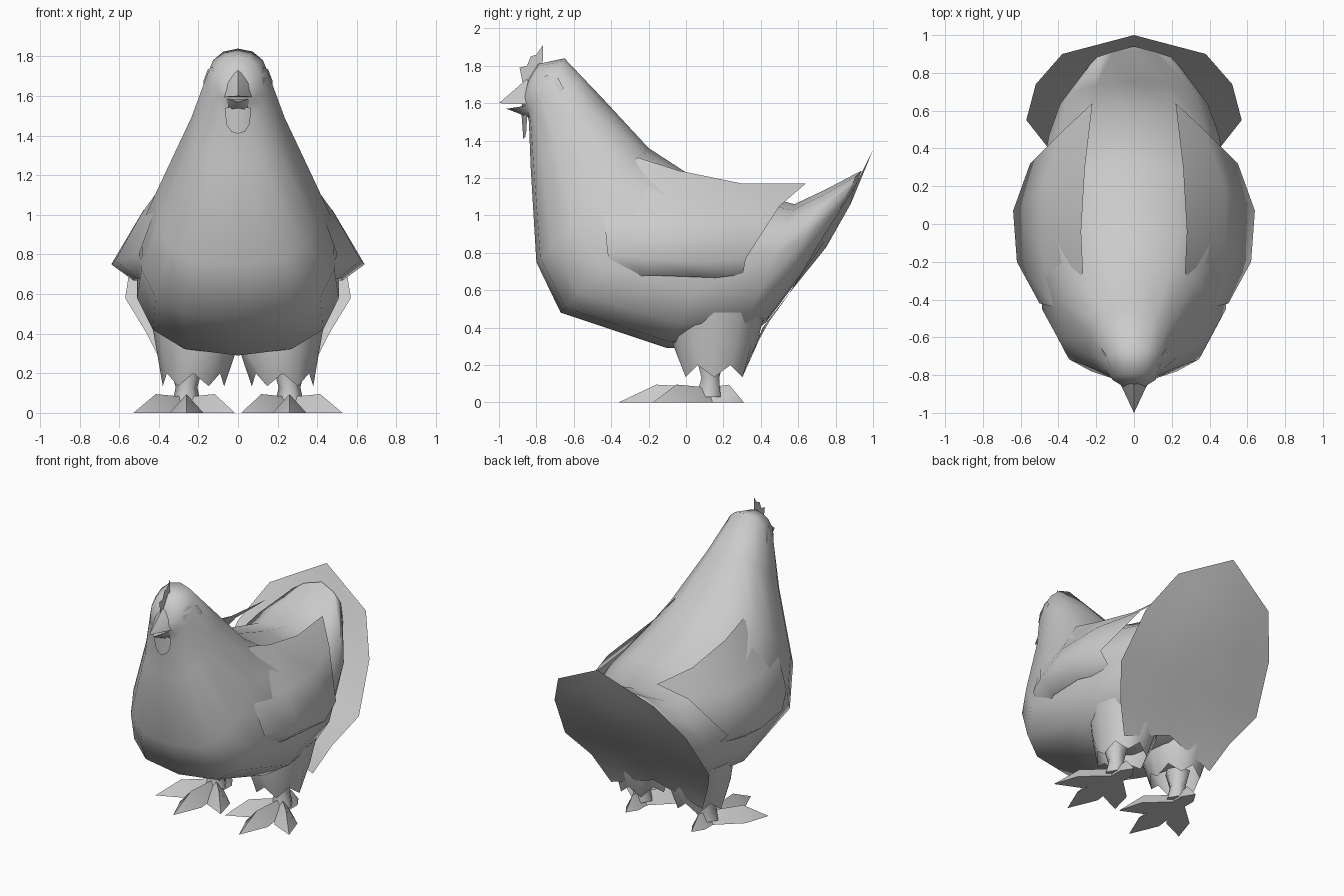
import bpy, math
from mathutils import Vector

if "Cube" in bpy.data.objects:
    bpy.data.objects.remove(bpy.data.objects["Cube"])


def make(name, verts, faces, angle=75):
    me = bpy.data.meshes.new(name)
    me.from_pydata([tuple(v) for v in verts], [], faces)
    me.update()
    ob = bpy.data.objects.new(name, me)
    bpy.context.collection.objects.link(ob)
    bpy.ops.object.select_all(action='DESELECT')
    ob.select_set(True)
    bpy.context.view_layer.objects.active = ob
    bpy.ops.object.mode_set(mode='EDIT')
    bpy.ops.mesh.select_all(action='SELECT')
    bpy.ops.mesh.remove_doubles(threshold=0.001)
    bpy.ops.mesh.normals_make_consistent(inside=False)
    bpy.ops.object.mode_set(mode='OBJECT')
    bpy.ops.object.shade_smooth_by_angle(angle=math.radians(angle))
    return ob


def mirror(ob):
    m = ob.modifiers.new("mirror", 'MIRROR')
    m.merge_threshold = 0.001
    return ob


def loft(name, rings, cap_start=True, cap_end=True):
    n = len(rings[0])
    verts = [p for r in rings for p in r]
    faces = [(i*n + j, i*n + (j+1) % n, (i+1)*n + (j+1) % n, (i+1)*n + j)
             for i in range(len(rings) - 1) for j in range(n)]
    if cap_start:
        faces.append(tuple(range(n)))
    if cap_end:
        faces.append(tuple(range((len(rings)-1)*n, len(rings)*n)))
    return make(name, verts, faces)


def sheet(name, rows):
    n = len(rows[0])
    faces = [(i*n + j, i*n + j+1, (i+1)*n + j+1, (i+1)*n + j)
             for i in range(len(rows) - 1) for j in range(n - 1)]
    return make(name, [p for r in rows for p in r], faces)


def slice_ring(fy, fz, ty, tz, w, p, n=14):
    """Slanted section between a front/belly point and a back point; p < 1 squares the front."""
    ring = []
    for k in range(n):
        t = 2 * math.pi * k / n
        c, s = math.cos(t), math.sin(t)
        q = p if c > 0 else max(p, .85)
        x = w * math.copysign(abs(s) ** q, s)
        u = (1 - math.copysign(abs(c) ** q, c)) / 2
        ring.append((x, fy + (ty - fy) * u, fz + (tz - fz) * u))
    return ring


# body, neck and head: sections from face to tail
body = [(-.88, 1.58, -.84, 1.73, .05, 1), (-.85, 1.55, -.79, 1.81, .115, 1),
        (-.84, 1.50, -.65, 1.84, .157, .9), (-.83, 1.25, -.45, 1.63, .24, .8),
        (-.80, .75, -.20, 1.36, .41, .7), (-.67, .48, 0, 1.23, .495, .7),
        (-.10, .29, .30, 1.13, .52, .78), (.28, .31, .58, 1.06, .46, .8),
        (.43, .43, .75, 1.14, .40, .85), (.72, .82, .92, 1.23, .24, .9),
        (.88, 1.1, .94, 1.24, .04, 1)]
loft("body", [slice_ring(*b) for b in body])

# tail fan: rim points paired with centre line
rim = [(0, 1, 1.35), (.38, .90, 1.15), (.52, .74, .90), (.57, .55, .58),
       (.46, .41, .40), (.36, .33, .20)]
mid = [(0, 1, 1.35), (0, .88, 1.06), (0, .75, .83), (0, .58, .62),
       (0, .45, .44), (0, .36, .32)]
mirror(sheet("tail_fan", [[m, Vector(m).lerp(Vector(r), .55), r] for m, r in zip(mid, rim)]))

# wings
wing = [
    [(.27, -.26, 1.31), (.28, -.04, 1.24), (.26, .30, 1.17), (.22, .64, 1.17)],
    [(.42, -.44, 1.02), (.485, -.15, 1.01), (.48, .20, 1.02), (.37, .50, 1.05)],
    [(.50, -.42, .80), (.62, -.20, .77), (.64, .07, .75), (.55, .32, .77)],
    [(.44, -.38, .66), (.51, -.20, .68), (.53, .07, .67), (.44, .30, .66)],
]
mirror(sheet("wing", wing))

# feathered thighs with a jagged hem
top, low, hem = [], [], []
n = 12
for k in range(n):
    a = 2 * math.pi * k / n
    c, s = math.cos(a), math.sin(a)
    top.append((.23 + .21*c, .17 + .25*s, .48))
    low.append((.21 + .20*c, .155 + .225*s, .31))
    hem.append((.225 + .155*c, .15 + .175*s, .135 if k % 2 == 0 else .20))
mirror(loft("thigh", [top, low, hem], cap_end=False))

# shanks
shank = [[(.26 + r*math.cos(k*math.pi/3), y + r*math.sin(k*math.pi/3), z) for k in range(6)]
         for r, y, z in [(.085, .13, .24), (.055, .13, .13), (.075, .12, .03)]]
mirror(loft("shank", shank))


# toes: low ridged spikes
def toe(name, angle, length, half):
    d = Vector((math.sin(angle), -math.cos(angle), 0))
    side = Vector((d.y, -d.x, 0))
    o = Vector((.26, .12, 0))
    up = Vector((0, 0, 1))
    m = o + d * length * .58
    v = [o + side*.05, o - side*.05, o + up*.08, m + side*half, m - side*half,
         m + up*.095, o + d*length]
    f = [(0, 1, 2), (0, 2, 5, 3), (2, 1, 4, 5), (3, 5, 6), (5, 4, 6),
         (0, 3, 4, 1), (3, 6, 4)]
    mirror(make(name, v, f))


toe("toe_middle", 0, .48, .085)
toe("toe_outer", math.radians(42), .40, .075)
toe("toe_inner", math.radians(-40), .38, .075)
toe("toe_back", math.pi, .19, .05)


# beak halves
def beak(name, tip, pts):
    n = len(pts)
    make(name, pts + [tip], [(i, (i+1) % n, n) for i in range(n)] + [tuple(range(n))])


beak("upper_beak", (0, -1.0, 1.60),
     [(-.08, -.83, 1.595), (-.06, -.83, 1.68), (0, -.85, 1.73), (.06, -.83, 1.68),
      (.08, -.83, 1.595)])
beak("lower_beak", (0, -.96, 1.57),
     [(-.07, -.83, 1.59), (.07, -.83, 1.59), (.045, -.83, 1.52), (-.045, -.83, 1.52)])

# comb: thin upright plate
comb = [(-.80, 1.70), (-.87, 1.69), (-.89, 1.79), (-.85, 1.80), (-.83, 1.85),
        (-.80, 1.86), (-.765, 1.91), (-.765, 1.83)]
make("comb", [(0, y, z) for y, z in comb], [tuple(range(8))])

# wattle: thin hanging plate
wat = [(-.065, 1.54), (-.06, 1.46), (-.035, 1.42), (0, 1.41), (.035, 1.42),
       (.06, 1.46), (.065, 1.54)]
make("wattle", [(x, -.87 + abs(x)*.3, z) for x, z in wat] + [(0, -.88, 1.55)],
     [(0, 1, 2, 3, 7), (7, 3, 4, 5, 6)])

# eye patches
eye = []
for k in range(7):
    a = 2 * math.pi * k / 7
    y, z = -.73 + .075*math.cos(a), 1.68 + .07*math.sin(a)
    eye.append((.147 + (y + .73)*.35 - (z - 1.68)*.2, y, z))
eye.append((.155, -.73, 1.68))
mirror(make("eye_patch", eye, [(k, (k+1) % 7, 7) for k in range(7)]))
